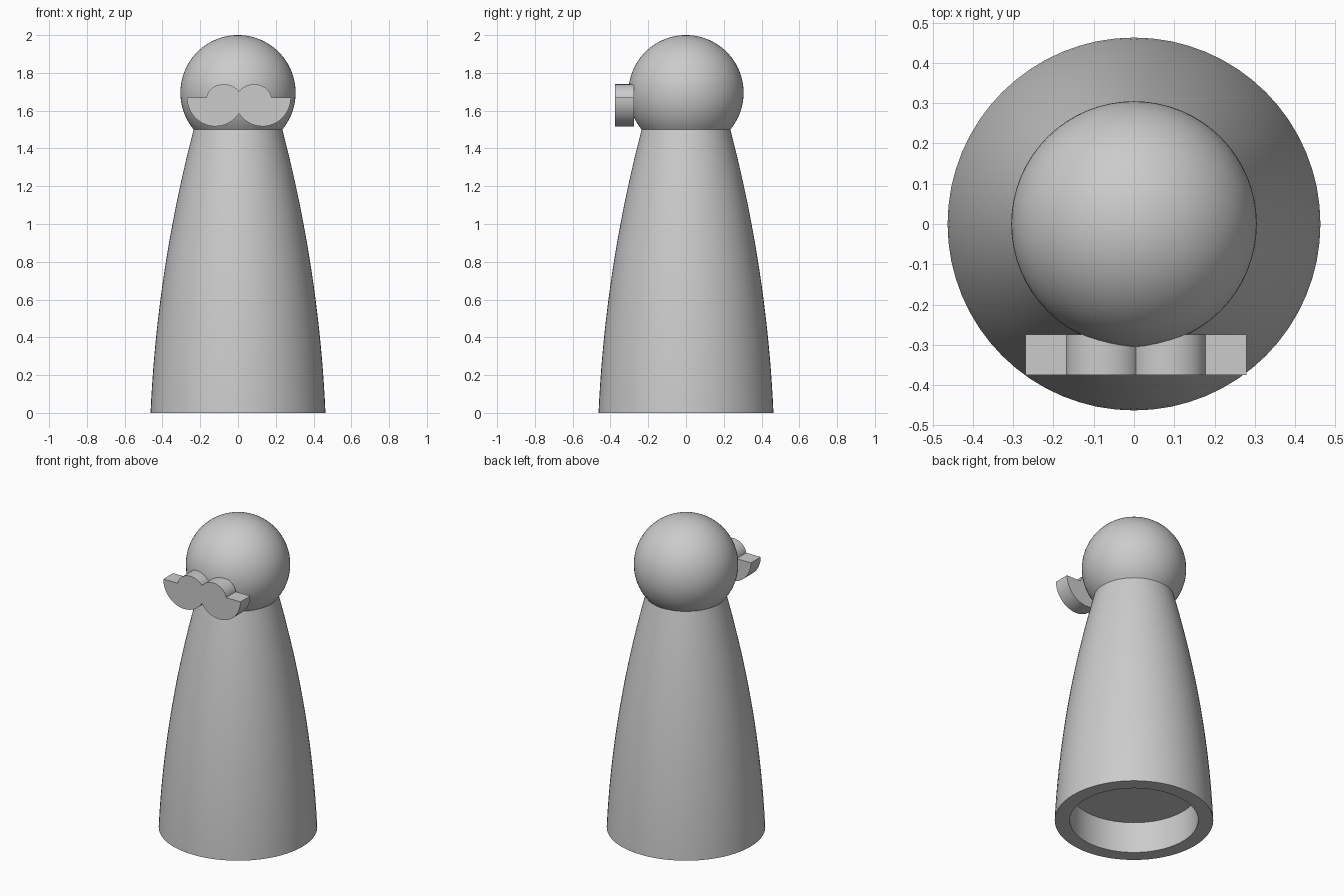
import bpy
import bmesh
import math

if "Cube" in bpy.data.objects:
    bpy.data.objects.remove(bpy.data.objects["Cube"], do_unlink=True)

grey = bpy.data.materials.new("plain_grey")
grey.use_nodes = True
colour = (0.6, 0.6, 0.6, 1)
grey.diffuse_color = colour
grey.node_tree.nodes["Principled BSDF"].inputs["Base Color"].default_value = colour


def finish(name, bm):
    bmesh.ops.remove_doubles(bm, verts=bm.verts, dist=0.0001)
    bmesh.ops.recalc_face_normals(bm, faces=bm.faces)
    mesh = bpy.data.meshes.new(name)
    bm.to_mesh(mesh)
    bm.free()
    mesh.materials.append(grey)
    obj = bpy.data.objects.new(name, mesh)
    bpy.context.collection.objects.link(obj)
    bpy.ops.object.select_all(action="DESELECT")
    obj.select_set(True)
    bpy.context.view_layer.objects.active = obj
    bpy.ops.object.shade_smooth_by_angle(angle=math.radians(30))
    return obj


def lathe(name, profile, steps=64):
    """Spin a list of (radius, height) points around z."""
    bm = bmesh.new()
    verts = [bm.verts.new((r, 0, z)) for r, z in profile]
    edges = [bm.edges.new(pair) for pair in zip(verts, verts[1:])]
    bmesh.ops.spin(bm, geom=verts + edges, cent=(0, 0, 0), axis=(0, 0, 1),
                   angle=math.tau, steps=steps, use_merge=True)
    return finish(name, bm)


def arc(cx, cz, rx, rz, start, end, count=24):
    """Points along part of an ellipse."""
    angles = [start + (end - start) * i / count for i in range(count + 1)]
    return [(cx + rx * math.cos(a), cz + rz * math.sin(a)) for a in angles]


# Body: curved taper with a round recess in its base
NECK = 1.5
heights = [NECK * i / 20 for i in range(21)]
side = [(0.463 - 0.044 * z - 0.072 * z * z, z) for z in heights]
lathe("body", [(0, 0.2), (0.375, 0.2), (0.375, 0)] + side)

# Head: ball cut off where it meets the neck
R = 0.305
CENTRE = 2 - R
neck_angle = math.asin((NECK - CENTRE) / R)
head = arc(0, CENTRE, R, R, neck_angle, math.pi / 2, 32)
head[-1] = (0, 2)
lathe("head", head)

# Moustache: one half from two arcs, mirrored and thickened
LEDGE = 1.67
half = arc(0.125, LEDGE, 0.15, 0.153, -math.acos(-0.125 / 0.15), 0)
half += arc(0.08, 1.66, 0.093, 0.08, math.asin(0.125), math.acos(-0.08 / 0.093))
outline = half + [(-u, z) for u, z in reversed(half[1:-1])]
bm = bmesh.new()
front = bm.faces.new([bm.verts.new((u + 0.005, -0.375, z)) for u, z in outline])
grown = bmesh.ops.extrude_face_region(bm, geom=[front], use_keep_orig=True)
moved = [v for v in grown["geom"] if isinstance(v, bmesh.types.BMVert)]
bmesh.ops.translate(bm, verts=moved, vec=(0, 0.1, 0))
finish("moustache", bm)
